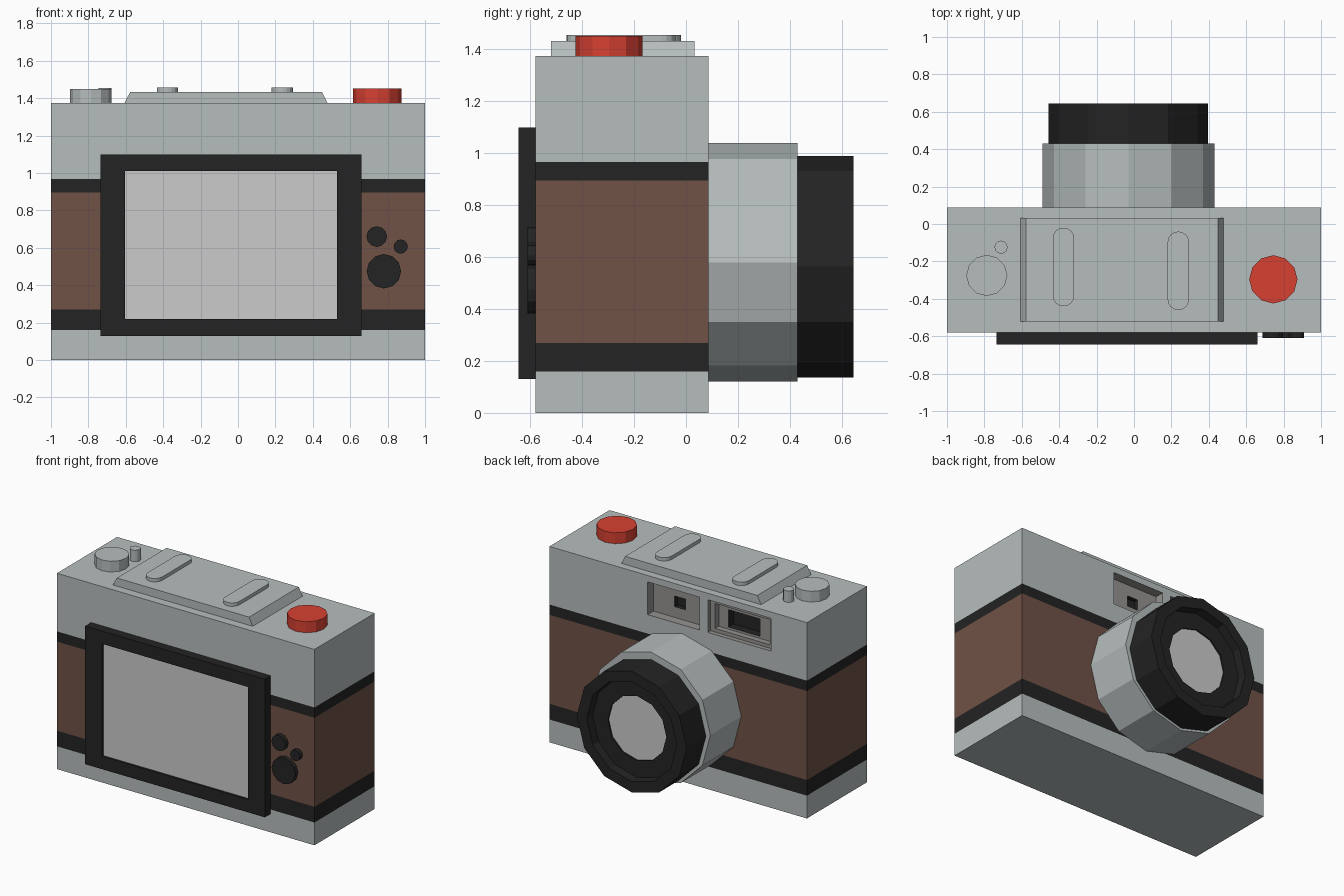
import bpy, bmesh
from math import sin, cos, pi

if "Cube" in bpy.data.objects:
    bpy.data.objects.remove(bpy.data.objects["Cube"])


def material(name, rgb):
    m = bpy.data.materials.new(name)
    m.diffuse_color = (*rgb, 1)
    m.use_nodes = True
    m.node_tree.nodes["Principled BSDF"].inputs["Base Color"].default_value = m.diffuse_color
    return m


SILVER = material("silver", (0.47, 0.51, 0.51))
BLACK = material("black", (0.017, 0.017, 0.017))
BROWN = material("brown_leather", (0.162, 0.084, 0.061))
RED = material("red", (0.68, 0.053, 0.032))
GLASS = material("glass", (0.60, 0.63, 0.61))
RECESS = material("recess_grey", (0.30, 0.29, 0.285))


def loft(name, rings, mats):
    """Bridge closed rings in order and cap both ends; mats: one per band plus the end cap."""
    bm = bmesh.new()
    slots = list(dict.fromkeys(mats))
    loops = [[bm.verts.new(p) for p in ring] for ring in rings]
    n = len(loops[0])
    bm.faces.new(loops[0]).material_index = slots.index(mats[0])
    for a, b, m in zip(loops, loops[1:], mats):
        for i in range(n):
            j = (i + 1) % n
            bm.faces.new((a[i], a[j], b[j], b[i])).material_index = slots.index(m)
    bm.faces.new(loops[-1]).material_index = slots.index(mats[len(rings) - 1])
    bmesh.ops.recalc_face_normals(bm, faces=bm.faces)
    me = bpy.data.meshes.new(name)
    bm.to_mesh(me)
    bm.free()
    for m in slots:
        me.materials.append(m)
    ob = bpy.data.objects.new(name, me)
    bpy.context.collection.objects.link(ob)
    return ob


def rect_xy(x0, x1, y0, y1, z):
    return [(x0, y0, z), (x1, y0, z), (x1, y1, z), (x0, y1, z)]


def rect_xz(x0, x1, z0, z1, y):
    return [(x0, y, z0), (x1, y, z0), (x1, y, z1), (x0, y, z1)]


def circle_xy(x, y, r, z, n=12):
    return [(x + r * cos(2 * pi * i / n), y + r * sin(2 * pi * i / n), z) for i in range(n)]


def circle_xz(x, z, r, y, n=12):
    return [(x + r * cos(2 * pi * i / n), y, z + r * sin(2 * pi * i / n)) for i in range(n)]


def pill_xy(x, y, r, half, z, n=8):
    pts = []
    for side in (0, 1):
        for i in range(n + 1):
            a = pi * (side + i / n)
            pts.append((x + r * cos(a), y + (half - r) * (1 - 2 * side) + r * sin(a), z))
    return pts


# Body with flush leather wrap and black trim bands
TOP = 1.375
body = loft("body", [rect_xy(-1, 1, -0.58, 0.087, z) for z in (0, 0.16, 0.27, 0.895, 0.967, TOP)],
            [SILVER, BLACK, BROWN, BLACK, SILVER, SILVER])
body.data.materials.append(RECESS)

# Viewfinder windows cut into the lens side: x0, x1, z0, z1, floor y
windows = [
    ("flash_window", (-0.165, 0.237, 1.10, 1.33), 0.022, RECESS),
    ("flash_sensor", (-0.012, 0.074, 1.175, 1.25), -0.01, BLACK),
    ("finder_window", (-0.72, -0.23, 1.10, 1.33), 0.055, RECESS),
    ("finder_step", (-0.69, -0.265, 1.125, 1.30), 0.015, RECESS),
    ("finder_opening", (-0.585, -0.34, 1.14, 1.262), -0.04, BLACK),
]
for name, r, y, mat in windows:
    cutter = loft(name + "_cutter", [rect_xz(*r, y), rect_xz(*r, 0.2)], [mat, mat])
    cutter.hide_render = True
    cutter.hide_viewport = True
    mod = body.modifiers.new(name, 'BOOLEAN')
    mod.operation = 'DIFFERENCE'
    mod.solver = 'EXACT'
    mod.material_mode = 'TRANSFER'
    mod.object = cutter

# Rear screen: raised frame with a shallow inset display
outer, inner = (-0.735, 0.66, 0.13, 1.10), (-0.605, 0.53, 0.22, 1.01)
loft("screen", [rect_xz(*outer, -0.58), rect_xz(*outer, -0.645),
                rect_xz(*inner, -0.645), rect_xz(*inner, -0.63)],
     [BLACK, BLACK, BLACK, GLASS])

# Control buttons beside the screen
for i, (x, z, r) in enumerate([(0.742, 0.66, 0.055), (0.87, 0.607, 0.038), (0.78, 0.475, 0.092)]):
    loft(f"control_button_{i + 1}", [circle_xz(x, z, r, -0.575), circle_xz(x, z, r, -0.61)],
         [BLACK, BLACK])

# Top dials and shutter button
for name, x, y, r, top, mat in [("dial", -0.787, -0.275, 0.11, 1.45, SILVER),
                                ("dial_pin", -0.711, -0.124, 0.035, 1.455, SILVER),
                                ("shutter_button", 0.745, -0.296, 0.129, 1.452, RED)]:
    loft(name, [circle_xy(x, y, r, TOP - 0.005), circle_xy(x, y, r, top)], [mat, mat])

# Raised top plate with sloped ends, and two rounded ridges
loft("top_plate", [rect_xy(-0.607, 0.478, -0.52, 0.033, TOP),
                   rect_xy(-0.577, 0.45, -0.52, 0.033, 1.432)], [SILVER, SILVER])
for side, x, y in [("left", -0.377, -0.23), ("right", 0.237, -0.25)]:
    loft(f"top_ridge_{side}", [pill_xy(x, y, 0.057, 0.21, z) for z in (1.43, 1.456)],
         [SILVER, SILVER])

# Lens barrel, and black focus ring with recessed glass
loft("lens_barrel", [circle_xz(-0.03, 0.58, 0.46, y) for y in (0.08, 0.43)], [SILVER, SILVER])
profile = [(0.42, 0.426), (0.645, 0.426), (0.645, 0.35), (0.585, 0.345), (0.585, 0.227), (0.575, 0.227)]
loft("lens_ring", [circle_xz(-0.03, 0.563, r, y) for y, r in profile], [BLACK] * 5 + [GLASS])
